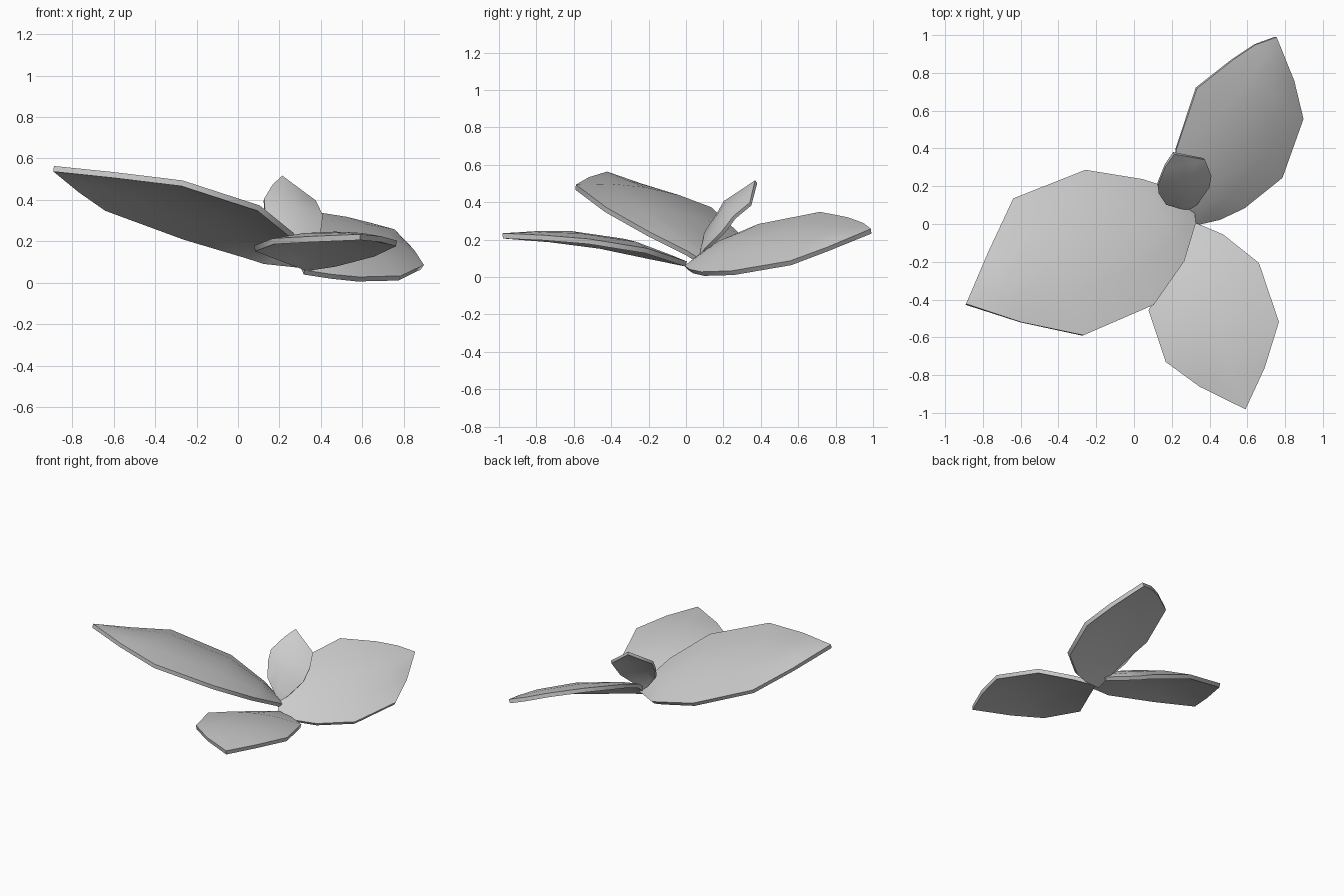
import bpy
import math
from mathutils import Vector

if "Cube" in bpy.data.objects:
    bpy.data.objects.remove(bpy.data.objects["Cube"])


def leaf(name, base, tip, rows, bulge=0.06, thick=0.028, cols=4):
    """Arched leaf: each row is (left edge point, right edge point), base to tip."""
    base, tip = Vector(base), Vector(tip)
    axis = tip - base
    verts, faces = [base], []
    for a, b in rows:
        a, b = Vector(a), Vector(b)
        n = (b - a).cross(axis).normalized()
        if n.z < 0:
            n = -n
        for i in range(cols + 1):
            t = i / cols
            arch = 4 * t * (1 - t) * bulge * (b - a).length
            verts.append(a.lerp(b, t) + n * arch)
    verts.append(tip)
    w, last = cols + 1, len(verts) - 1
    for i in range(cols):
        faces.append((0, 1 + i, 2 + i))
        for r in range(len(rows) - 1):
            k = 1 + r * w + i
            faces.append((k, k + w, k + w + 1, k + 1))
        k = 1 + (len(rows) - 1) * w + i
        faces.append((k, last, k + 1))
    mesh = bpy.data.meshes.new(name)
    mesh.from_pydata([tuple(v) for v in verts], [], faces)
    obj = bpy.data.objects.new(name, mesh)
    bpy.context.collection.objects.link(obj)
    # leaf thickness, then smooth faces with a crisp rim
    mod = obj.modifiers.new("thickness", "SOLIDIFY")
    mod.thickness = thick
    mod.offset = 0
    bpy.ops.object.select_all(action="DESELECT")
    bpy.context.view_layer.objects.active = obj
    obj.select_set(True)
    bpy.ops.object.modifier_apply(modifier=mod.name)
    bpy.ops.object.shade_smooth_by_angle(angle=math.radians(50))
    return obj


# Large leaf reaching left
leaf("large_leaf", (0.31, 0.08, 0.08), (-0.89, -0.425, 0.55), [
    ((0.13, 0.20, 0.10), (0.32, 0.00, 0.13)),
    ((0.04, 0.23, 0.13), (0.26, -0.20, 0.23)),
    ((-0.26, 0.28, 0.22), (0.10, -0.43, 0.36)),
    ((-0.64, 0.13, 0.36), (-0.27, -0.59, 0.48)),
    ((-0.77, -0.15, 0.45), (-0.60, -0.52, 0.52))])

# Leaf reaching to the back right
leaf("back_leaf", (0.32, 0.00, 0.05), (0.75, 0.99, 0.245), [
    ((0.26, 0.18, 0.18), (0.45, 0.03, 0.03)),
    ((0.22, 0.39, 0.27), (0.58, 0.09, 0.017)),
    ((0.33, 0.72, 0.335), (0.78, 0.25, 0.022)),
    ((0.52, 0.87, 0.305), (0.89, 0.56, 0.075)),
    ((0.64, 0.95, 0.275), (0.84, 0.76, 0.15))])

# Leaf reaching to the front right
leaf("front_leaf", (0.33, 0.00, 0.07), (0.59, -0.98, 0.22), [
    ((0.47, -0.06, 0.09), (0.22, -0.20, 0.11)),
    ((0.66, -0.21, 0.14), (0.08, -0.46, 0.165)),
    ((0.765, -0.52, 0.19), (0.17, -0.73, 0.20)),
    ((0.69, -0.76, 0.21), (0.35, -0.86, 0.21))])

# Small upright leaf in the middle
leaf("small_leaf", (0.28, 0.08, 0.11), (0.21, 0.375, 0.51), [
    ((0.17, 0.11, 0.24), (0.33, 0.11, 0.15)),
    ((0.13, 0.17, 0.33), (0.395, 0.20, 0.24)),
    ((0.125, 0.21, 0.40), (0.405, 0.26, 0.32)),
    ((0.165, 0.31, 0.465), (0.37, 0.345, 0.39))], bulge=0.06, thick=0.02)
